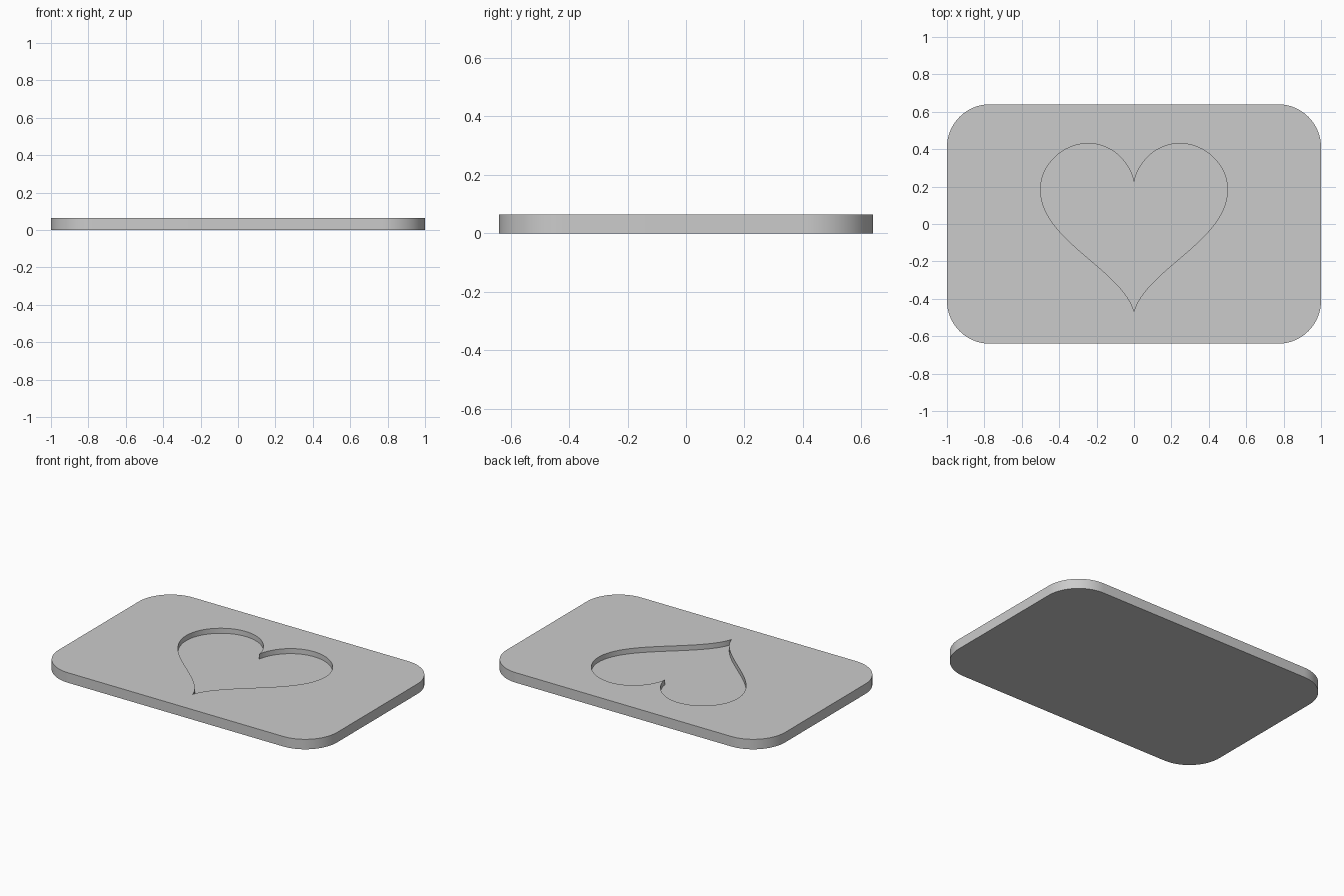
import bpy, bmesh
from math import sin, cos, pi, radians

if "Cube" in bpy.data.objects:
    bpy.data.objects.remove(bpy.data.objects["Cube"])

HALF_X, HALF_Y, HEIGHT = 1.0, 0.64, 0.065
CORNER = 0.23
FLOOR = 0.032          # height of the recess floor
CORNER_STEPS, HEART_STEPS = 24, 128


def rounded_rectangle():
    points = []
    for i, (sx, sy) in enumerate([(1, 1), (-1, 1), (-1, -1), (1, -1)]):
        for k in range(CORNER_STEPS + 1):
            a = pi / 2 * (i + k / CORNER_STEPS)
            points.append((sx * (HALF_X - CORNER) + CORNER * cos(a),
                           sy * (HALF_Y - CORNER) + CORNER * sin(a)))
    return points


def heart():
    points = []
    for k in range(HEART_STEPS):
        t = 2 * pi * k / HEART_STEPS
        y = 13 * cos(t) - 5 * cos(2 * t) - 2 * cos(3 * t) - cos(4 * t)
        points.append((0.5 * sin(t) ** 3, y / 32 + 0.058))
    return points


def ring(bm, points, z):
    return [bm.verts.new((x, y, z)) for x, y in points]


def wall(bm, low, high):
    for i in range(len(low)):
        bm.faces.new((low[i - 1], low[i], high[i], high[i - 1]))


def rim_edges(bm, verts):
    return [bm.edges.get((verts[i - 1], verts[i])) for i in range(len(verts))]


bm = bmesh.new()

# Rounded slab: underside and outer wall
outer_low = ring(bm, rounded_rectangle(), 0)
outer_high = ring(bm, rounded_rectangle(), HEIGHT)
bm.faces.new(outer_low)
wall(bm, outer_low, outer_high)

# Heart recess: floor and inner wall
heart_low = ring(bm, heart(), FLOOR)
heart_high = ring(bm, heart(), HEIGHT)
bm.faces.new(heart_low)
wall(bm, heart_low, heart_high)

# Top face around the heart opening
bmesh.ops.triangle_fill(bm, use_beauty=True, normal=(0, 0, 1),
                        edges=rim_edges(bm, outer_high) + rim_edges(bm, heart_high))
bmesh.ops.recalc_face_normals(bm, faces=bm.faces)

mesh = bpy.data.meshes.new("heart_plate")
bm.to_mesh(mesh)
bm.free()
plate = bpy.data.objects.new("heart_plate", mesh)
bpy.context.collection.objects.link(plate)

# Plain grey finish
grey = bpy.data.materials.new("light_grey")
grey.use_nodes = True
colour = (0.6, 0.6, 0.6, 1)
grey.diffuse_color = colour
grey.node_tree.nodes["Principled BSDF"].inputs["Base Color"].default_value = colour
mesh.materials.append(grey)

bpy.ops.object.select_all(action="DESELECT")
plate.select_set(True)
bpy.context.view_layer.objects.active = plate
bpy.ops.object.shade_smooth_by_angle(angle=radians(30))
